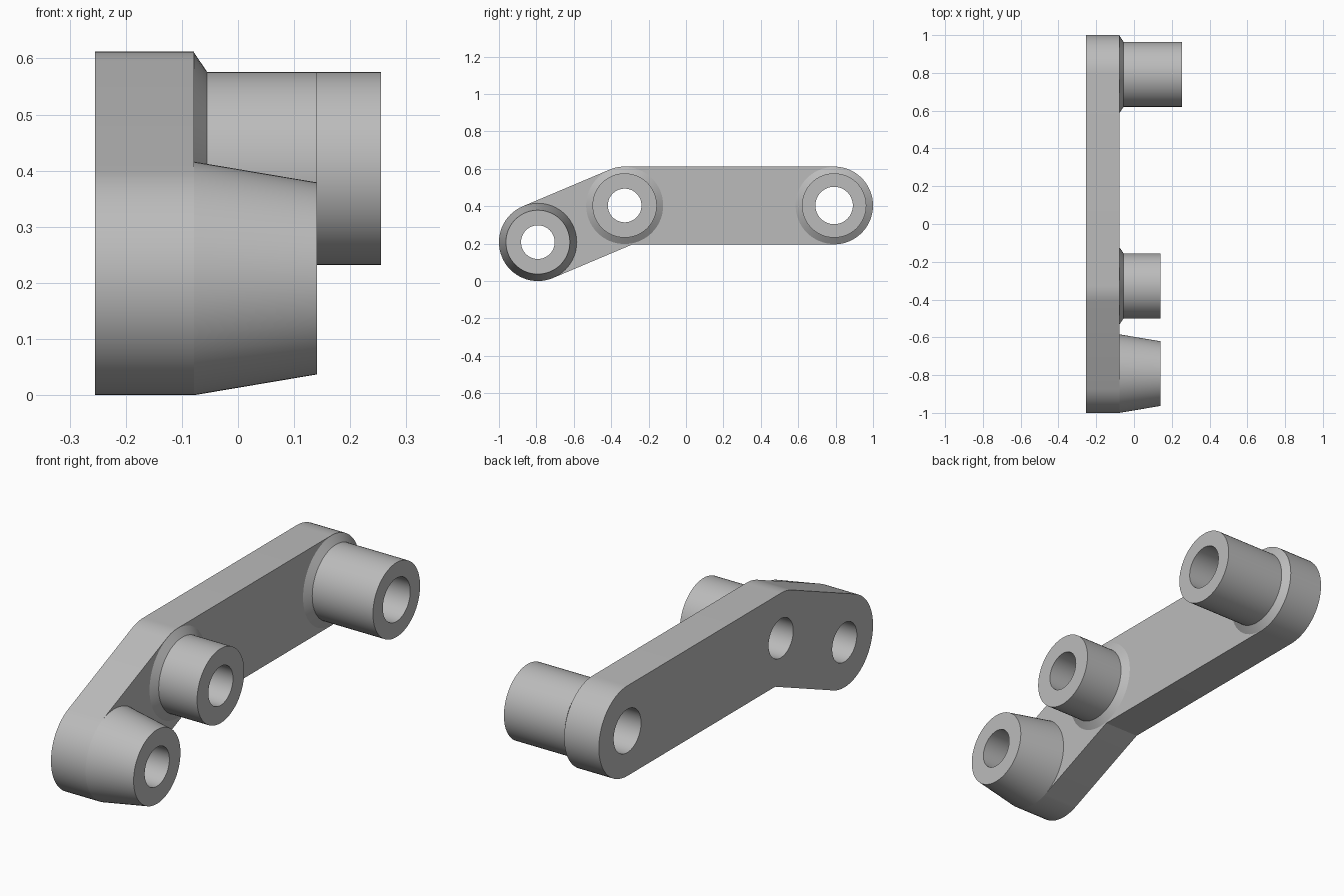
import bpy, bmesh, math
from mathutils import Vector, Matrix

cube = bpy.data.objects.get("Cube")
if cube:
    bpy.data.objects.remove(cube, do_unlink=True)

# One plain grey for the whole part
grey = bpy.data.materials.new("grey")
grey.use_nodes = True
colour = (0.5, 0.5, 0.5, 1)
grey.diffuse_color = colour
grey.node_tree.nodes["Principled BSDF"].inputs["Base Color"].default_value = colour

# Pivot centres in the (y, z) plane
R = 0.208
FRONT, MIDDLE, REAR = Vector((-0.792, R)), Vector((-0.328, 0.404)), Vector((0.792, 0.404))
X_BACK, X_FACE, X_SHORT, X_LONG = -0.255, -0.078, 0.141, 0.255
SEGMENTS = 64


def polar(centre, radius, angle):
    return centre + radius * Vector((math.cos(angle), math.sin(angle)))


def arc(centre, radius, start, end, steps):
    return [polar(centre, radius, start + (end - start) * i / steps) for i in range(steps + 1)]


def finish(name, mesh):
    """Clean the mesh, add it to the scene and smooth its round walls."""
    bm = bmesh.new()
    bm.from_mesh(mesh)
    bmesh.ops.remove_doubles(bm, verts=bm.verts, dist=1e-5)
    bmesh.ops.recalc_face_normals(bm, faces=bm.faces)
    bm.to_mesh(mesh)
    bm.free()
    mesh.materials.clear()
    mesh.materials.append(grey)
    obj = bpy.data.objects.new(name, mesh)
    bpy.context.collection.objects.link(obj)
    bpy.ops.object.select_all(action='DESELECT')
    obj.select_set(True)
    bpy.context.view_layer.objects.active = obj
    bpy.ops.object.shade_smooth_by_angle(angle=math.radians(20))
    return obj


def plate(name, loops):
    """Extrude a filled outline with holes along x."""
    curve = bpy.data.curves.new(name + "_outline", 'CURVE')
    curve.dimensions = '2D'
    curve.fill_mode = 'BOTH'
    curve.extrude = (X_FACE - X_BACK) / 2
    for loop in loops:
        spline = curve.splines.new('POLY')
        spline.points.add(len(loop) - 1)
        for point, p in zip(spline.points, loop):
            point.co = (p.x, p.y, 0, 1)
        spline.use_cyclic_u = True
    helper = bpy.data.objects.new(name + "_outline", curve)
    bpy.context.collection.objects.link(helper)
    deps = bpy.context.evaluated_depsgraph_get()
    mesh = bpy.data.meshes.new_from_object(helper.evaluated_get(deps))
    bpy.data.objects.remove(helper, do_unlink=True)
    # Outline axes become y and z, thickness runs along x
    turn = Matrix(((0, 0, 1, 0), (1, 0, 0, 0), (0, 1, 0, 0), (0, 0, 0, 1)))
    mesh.transform(Matrix.Translation(((X_FACE + X_BACK) / 2, 0, 0)) @ turn)
    return finish(name, mesh)


def boss(name, centre, profile):
    """Lathe an (x, radius) profile around an axis parallel to x."""
    bm = bmesh.new()
    verts = [bm.verts.new((x, centre.x, centre.y + r)) for x, r in profile]
    edges = [bm.edges.new(pair) for pair in zip(verts, verts[1:])]
    bmesh.ops.spin(bm, geom=verts + edges, cent=(0, centre.x, centre.y), axis=(1, 0, 0),
                   angle=math.tau, steps=SEGMENTS, use_duplicate=False)
    mesh = bpy.data.meshes.new(name)
    bm.to_mesh(mesh)
    bm.free()
    return finish(name, mesh)


# Bent arm with three rounded pivots
slope = MIDDLE - FRONT
bend = math.atan2(slope.y, slope.x)
quarter = math.pi / 2
inner_corner = polar(MIDDLE, R / math.cos(bend / 2), bend / 2 - quarter)
outline = (arc(FRONT, R, bend + quarter, bend + 3 * quarter, 32)
           + [inner_corner]
           + arc(REAR, R, -quarter, quarter, 32)
           + arc(MIDDLE, R, quarter, quarter + bend, 8))
pivots = [(FRONT, 0.09), (MIDDLE, 0.09), (REAR, 0.1)]
holes = [arc(c, r, 0, math.tau, SEGMENTS)[:-1] for c, r in pivots]
plate("bent_arm", [outline] + holes)

# Tapered boss, then two straight bosses with chamfered feet
boss("front_boss", FRONT, [(X_FACE, R), (X_SHORT, 0.171), (X_SHORT, 0.09), (X_FACE, 0.09)])
for name, centre, end, bore in (("middle_boss", MIDDLE, X_SHORT, 0.09),
                                ("rear_boss", REAR, X_LONG, 0.1)):
    boss(name, centre, [(X_FACE, 0.206), (-0.055, 0.172), (end, 0.172), (end, bore), (X_FACE, bore)])
